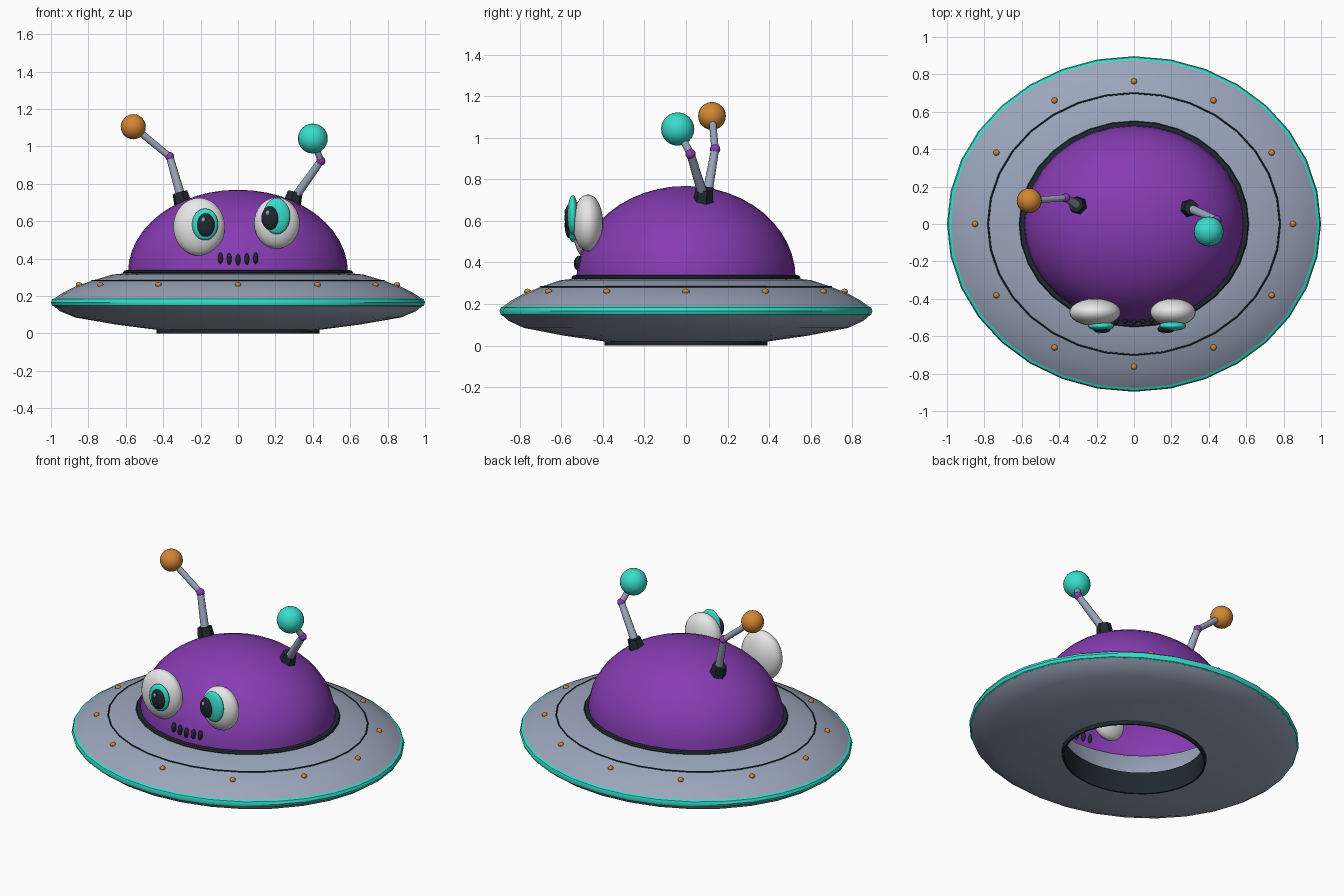
import bpy, bmesh, math
from mathutils import Vector

if "Cube" in bpy.data.objects:
    bpy.data.objects.remove(bpy.data.objects["Cube"])

SQUASH = 0.897  # the whole saucer is slightly oval


def material(name, rgb):
    m = bpy.data.materials.new(name)
    m.diffuse_color = (*rgb, 1)
    m.use_nodes = True
    m.node_tree.nodes["Principled BSDF"].inputs["Base Color"].default_value = m.diffuse_color
    return m


SILVER = material("silver", (0.33, 0.38, 0.50))
PURPLE = material("purple", (0.24, 0.045, 0.45))
TEAL = material("teal", (0.04, 0.72, 0.60))
ORANGE = material("orange", (0.66, 0.24, 0.035))
WHITE = material("white", (0.80, 0.80, 0.80))
DARK = material("dark", (0.014, 0.022, 0.030))


def finish(name, bm, mat, angle=40):
    mesh = bpy.data.meshes.new(name)
    bmesh.ops.recalc_face_normals(bm, faces=bm.faces)
    bm.to_mesh(mesh)
    bm.free()
    ob = bpy.data.objects.new(name, mesh)
    bpy.context.collection.objects.link(ob)
    mesh.materials.append(mat)
    bpy.ops.object.select_all(action='DESELECT')
    ob.select_set(True)
    bpy.context.view_layer.objects.active = ob
    bpy.ops.object.shade_smooth_by_angle(angle=math.radians(angle))
    return ob


def lathe(name, profile, mat, closed=True, segments=32):
    """Spin an (r, z) profile around z into an oval ring or shell."""
    bm = bmesh.new()
    pts = [bm.verts.new((r, 0, z)) for r, z in profile]
    for i in range(len(pts) if closed else len(pts) - 1):
        bm.edges.new((pts[i], pts[(i + 1) % len(pts)]))
    bmesh.ops.spin(bm, geom=bm.verts[:] + bm.edges[:], cent=(0, 0, 0), axis=(0, 0, 1),
                   angle=2 * math.pi, steps=segments)
    bmesh.ops.remove_doubles(bm, verts=bm.verts, dist=1e-4)
    bmesh.ops.scale(bm, vec=(1, SQUASH, 1), verts=bm.verts)
    return finish(name, bm, mat)


def circle(r, z, w, h, n=8):
    return [(r + w * math.cos(2 * math.pi * i / n), z + h * math.sin(2 * math.pi * i / n))
            for i in range(n)]


def ball(name, loc, size, mat, seg=20, rings=12):
    bm = bmesh.new()
    bmesh.ops.create_uvsphere(bm, u_segments=seg, v_segments=rings, radius=1)
    bmesh.ops.scale(bm, vec=size, verts=bm.verts)
    bmesh.ops.translate(bm, vec=loc, verts=bm.verts)
    return finish(name, bm, mat, 60)


def rod(name, a, b, r1, r2, mat, seg=10):
    a, b = Vector(a), Vector(b)
    bm = bmesh.new()
    bmesh.ops.create_cone(bm, cap_ends=True, segments=seg, radius1=r1, radius2=r2,
                          depth=(b - a).length)
    rot = (b - a).to_track_quat('Z', 'Y').to_matrix()
    bmesh.ops.rotate(bm, cent=(0, 0, 0), matrix=rot, verts=bm.verts)
    bmesh.ops.translate(bm, vec=(a + b) / 2, verts=bm.verts)
    return finish(name, bm, mat, 45)


# Saucer hull with a funnel-shaped opening through the middle
lathe("saucer_hull", [
    (0.44, 0.02), (0.65, 0.047), (0.87, 0.085), (0.95, 0.118), (0.985, 0.145),
    (0.985, 0.185), (0.94, 0.215), (0.87, 0.25), (0.78, 0.282), (0.67, 0.315),
    (0.56, 0.325), (0.44, 0.15)], SILVER)

# Rings: bright rim, panel seam, dome gasket and base collar
lathe("rim_band", circle(0.977, 0.166, 0.023, 0.024), TEAL)
lathe("panel_seam", circle(0.78, 0.282, 0.005, 0.005, 6), DARK)
lathe("dome_gasket", circle(0.595, 0.325, 0.02, 0.014), DARK)
lathe("base_collar", [(0.436, 0), (0.436, 0.025), (0.436, 0.14), (0.425, 0.14), (0.425, 0)], DARK)

# Open dome shell
lathe("dome", [(0.588 * math.cos(i * math.pi / 24), 0.325 + 0.443 * math.sin(i * math.pi / 24))
               for i in range(13)], PURPLE, closed=False)

# Studs around the hull
for i in range(12):
    a = i * math.pi / 6
    ball(f"stud_{i + 1}", (0.85 * math.cos(a), 0.85 * SQUASH * math.sin(a), 0.26),
         (0.017, 0.017, 0.014), ORANGE, 8, 6)

# Eyes: (side, eye centre x/z, eye half sizes, iris x/z, iris half sizes, pupil x/z)
for side, ex, ez, ew, eh, ix, iz, iw, ih, px, pz in (
        ("left", -0.208, 0.57, 0.138, 0.155, -0.176, 0.583, 0.07, 0.085, -0.172, 0.58),
        ("right", 0.208, 0.59, 0.122, 0.137, 0.207, 0.627, 0.072, 0.097, 0.172, 0.617)):
    ball(f"{side}_eyeball", (ex, -0.472, ez), (ew, 0.073, eh), WHITE, 24, 16)
    ball(f"{side}_iris", (ix, -0.545, iz), (iw, 0.026, ih), TEAL)
    ball(f"{side}_pupil", (px, -0.562, pz), (0.047, 0.022, 0.063), DARK)
    ball(f"{side}_eye_glint", (px - 0.013, -0.579, pz + 0.027), (0.011, 0.006, 0.014), SILVER, 8, 6)

# Mouth made of five small slots
for i in range(-2, 3):
    ball(f"mouth_slot_{i + 3}", (0.047 * i, -0.522 + 0.003 * abs(i), 0.394 + 0.004 * abs(i)),
         (0.014, 0.018, 0.031), DARK, 10, 8)

# Antennae: socket, two rods, elbow joint and tip
for side, base, elbow, tip, r, mat in (
        ("left", (-0.30, 0.10, 0.715), (-0.365, 0.14, 0.945), (-0.56, 0.125, 1.105), 0.067, ORANGE),
        ("right", (0.295, 0.085, 0.715), (0.443, 0.022, 0.922), (0.40, -0.04, 1.042), 0.08, TEAL)):
    lean = Vector((0.25 * (1 if base[0] > 0 else -1), 0.08, 0.9)).normalized() * 0.04
    rod(f"{side}_antenna_socket", Vector(base) - lean, Vector(base) + lean, 0.052, 0.042, DARK, 6)
    rod(f"{side}_antenna_lower", base, elbow, 0.025, 0.02, SILVER)
    ball(f"{side}_antenna_elbow", elbow, (0.025,) * 3, PURPLE, 10, 8)
    rod(f"{side}_antenna_upper", elbow, tip, 0.018, 0.018, SILVER)
    ball(f"{side}_antenna_tip", tip, (r,) * 3, mat)
